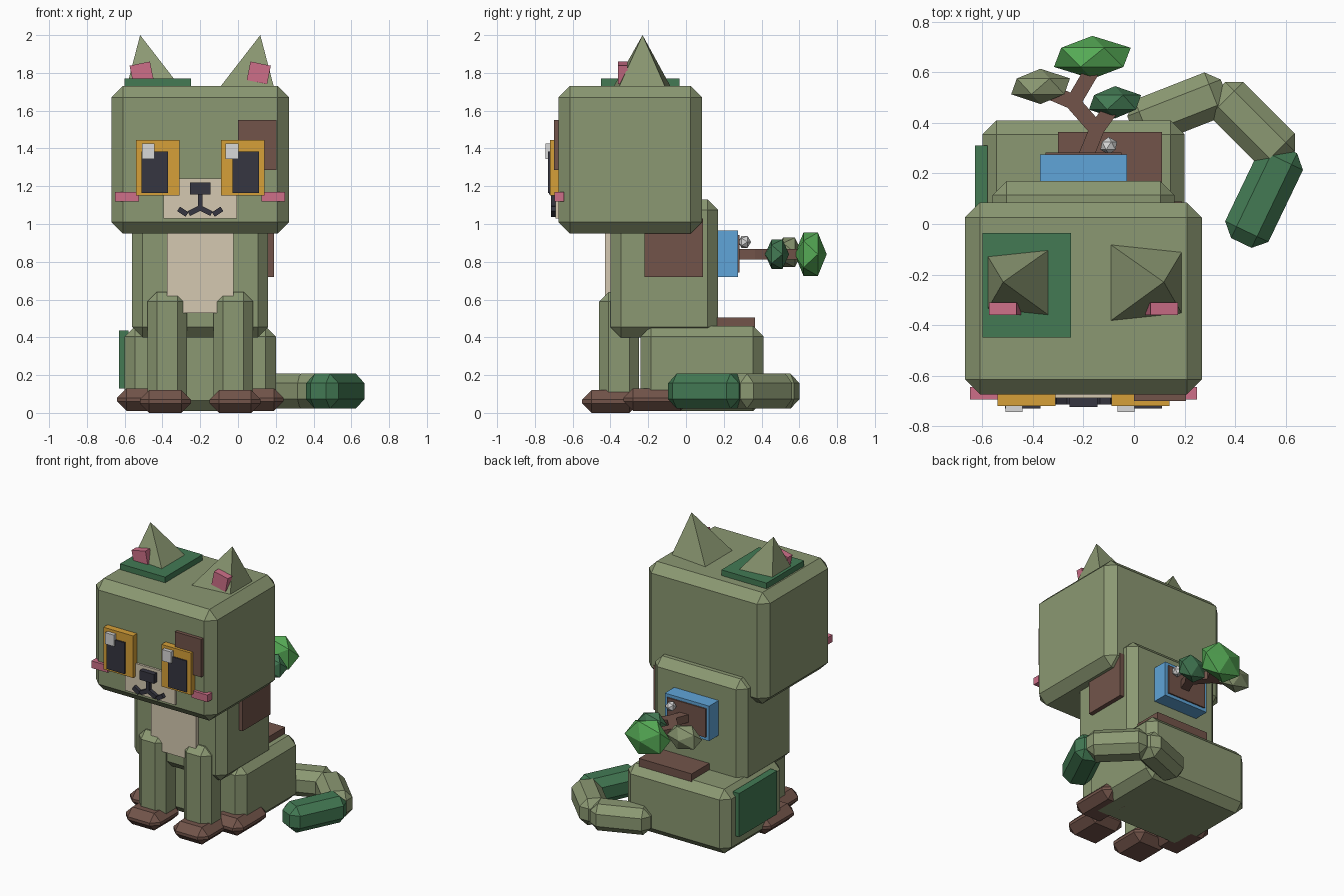
import bpy, bmesh
from mathutils import Matrix, Vector

cube = bpy.data.objects.get("Cube")
if cube:
    bpy.data.objects.remove(cube, do_unlink=True)

MID = -0.2  # symmetry plane of the body


def make_material(name, hex_code):
    channels = [int(hex_code[i:i + 2], 16) / 255 for i in (0, 2, 4)]
    linear = [c / 12.92 if c < 0.04 else ((c + 0.055) / 1.055) ** 2.4 for c in channels]
    mat = bpy.data.materials.new(name)
    mat.use_nodes = True
    mat.diffuse_color = (*linear, 1)
    shader = next(n for n in mat.node_tree.nodes if n.type == "BSDF_PRINCIPLED")
    shader.inputs["Base Color"].default_value = (*linear, 1)
    return mat


olive = make_material("olive fur", "8b9872")
brown = make_material("bark brown", "72544a")
cream = make_material("cream", "d5c9b1")
gold = make_material("gold", "d6a038")
dark = make_material("charcoal", "363641")
white = make_material("soft white", "d8d8d8")
pink = make_material("pink", "cd6f88")
forest = make_material("forest green", "437a54")
leaf = make_material("leaf green", "56ab56")
blue = make_material("sky blue", "60a5d8")


def finish(name, mat, bm):
    bmesh.ops.recalc_face_normals(bm, faces=bm.faces)
    mesh = bpy.data.meshes.new(name)
    bm.to_mesh(mesh)
    bm.free()
    mesh.materials.append(mat)
    obj = bpy.data.objects.new(name, mesh)
    bpy.context.collection.objects.link(obj)
    return obj


def block(name, mat, size, matrix, bevel=0):
    """Chamfered block of a given size, placed by a matrix."""
    bm = bmesh.new()
    bmesh.ops.create_cube(bm, size=1)
    bmesh.ops.scale(bm, vec=size, verts=bm.verts)
    if bevel:
        bmesh.ops.bevel(bm, geom=list(bm.edges), offset=bevel, segments=1,
                        affect="EDGES", profile=0.5)
    bm.transform(matrix)
    return finish(name, mat, bm)


def box(name, mat, x, y, z, bevel=0):
    """Block between the low and high limits on each axis."""
    size = [hi - lo for lo, hi in (x, y, z)]
    middle = Vector([(hi + lo) / 2 for lo, hi in (x, y, z)])
    return block(name, mat, size, Matrix.Translation(middle), bevel)


def bar(name, mat, start, end, width, height, bevel=0):
    """Block stretched from one point to another."""
    start, end = Vector(start), Vector(end)
    along = end - start
    turn = along.to_track_quat("X", "Z").to_matrix().to_4x4()
    return block(name, mat, (along.length, width, height),
                 Matrix.Translation((start + end) / 2) @ turn, bevel)


def gem(name, mat, center, radii):
    """Faceted leaf ball with its poles along y."""
    bm = bmesh.new()
    bmesh.ops.create_icosphere(bm, subdivisions=1, radius=1)
    bm.transform(Matrix.Rotation(-1.5708, 4, "X"))
    bmesh.ops.scale(bm, vec=radii, verts=bm.verts)
    bmesh.ops.translate(bm, vec=center, verts=bm.verts)
    return finish(name, mat, bm)


def span(center, half):
    return (center - half, center + half)


# Main masses
box("head", olive, span(MID, 0.47), (-0.675, 0.085), (0.95, 1.73), 0.06)
box("torso", olive, span(MID, 0.36), (-0.4, 0.17), (0.4, 1.13), 0.055)
box("haunches", olive, span(MID, 0.4), (-0.24, 0.41), (0.01, 0.46), 0.055)

# Fur patches
box("chest_patch", cream, span(MID, 0.175), (-0.43, -0.38), (0.53, 1))
box("side_patch", brown, (0.14, 0.19), (-0.22, 0.09), (0.72, 1.03))
box("rump_patch", brown, (-0.3, 0.11), (0.11, 0.365), (0.44, 0.505))
box("hip_patch", forest, (-0.63, -0.58), (-0.11, 0.31), (0.13, 0.435))
box("crown_patch", forest, (-0.6, -0.25), (-0.45, -0.035), (1.7, 1.77))
box("brow_patch", brown, (0, 0.205), (-0.7, -0.65), (1.285, 1.55))

# Face
box("muzzle", cream, span(MID, 0.195), (-0.69, -0.65), (1.03, 1.24))
box("nose", dark, span(MID, 0.055), (-0.725, -0.68), (1.155, 1.22))
box("lip_line", dark, span(MID, 0.012), (-0.715, -0.68), (1.07, 1.16))

for side, s in (("left", 1), ("right", -1)):
    def off(near, far):
        return sorted((MID + s * near, MID + s * far))

    # Eyes, cheeks and mouth
    box(side + "_eye", gold, off(0.11, 0.34), (-0.72, -0.65), (1.15, 1.445))
    box(side + "_pupil", dark, off(0.17, 0.31), (-0.73, -0.7), (1.165, 1.385))
    glint = MID + s * 0.24 + (-0.072 if s > 0 else -0.035)
    box(side + "_glint", white, span(glint, 0.034), (-0.745, -0.71), (1.345, 1.425))
    box(side + "_cheek", pink, off(0.325, 0.45), (-0.695, -0.645), (1.12, 1.17))
    bar(side + "_inner_lip", dark, (MID, -0.7, 1.085), (MID + s * 0.06, -0.7, 1.055),
        0.03, 0.028)
    bar(side + "_outer_lip", dark, (MID + s * 0.07, -0.7, 1.05),
        (MID + s * 0.115, -0.7, 1.08), 0.03, 0.028)

    # Ears: leaning pyramids with a pink plate in front
    bm = bmesh.new()
    tip = bm.verts.new((MID + s * 0.318, -0.23, 2))
    base = [bm.verts.new((MID + s * x, y, 1.725)) for x, y in
            ((0.105, -0.385), (0.39, -0.355), (0.39, -0.11), (0.105, -0.08))]
    bm.faces.new(base)
    for i in range(4):
        bm.faces.new((base[i - 1], base[i], tip))
    finish(side + "_ear", olive, bm)
    place = Matrix.Translation((MID + s * 0.31, -0.335, 1.8))
    block(side + "_inner_ear", pink, (0.11, 0.05, 0.1),
          place @ Matrix.Rotation(s * 0.2, 4, "Y"))

    # Legs and paws
    box(side + "_front_leg", olive, off(0.07, 0.28), (-0.46, -0.25), (0.04, 0.64), 0.05)
    box(side + "_front_paw", brown, off(0.05, 0.32), (-0.55, -0.25), (0, 0.12), 0.05)
    box(side + "_back_paw", brown, off(0.2, 0.44), (-0.33, 0.02), (0.01, 0.13), 0.05)

# Tail in three chamfered segments
z = 0.115
bar("tail_base", olive, (-0.01, 0.385, z), (0.36, 0.53, z), 0.19, 0.185, 0.05)
bar("tail_middle", olive, (0.33, 0.53, z), (0.605, 0.256, z), 0.19, 0.185, 0.05)
bar("tail_tip", forest, (0.605, 0.3, z), (0.425, -0.075, z), 0.19, 0.185, 0.05)

# Planter on the back
box("planter", blue, span(MID, 0.172), (0.15, 0.275), (0.72, 0.965))
box("soil", brown, span(MID, 0.15), (0.27, 0.284), (0.742, 0.943))
gem("pebble", white, (-0.1, 0.31, 0.905), (0.037, 0.035, 0.037))

# Small tree growing out of the planter
z = 0.84
fork, bend = (-0.145, 0.38, z), (-0.245, 0.485, z)
branches = {
    "trunk": ((-0.19, 0.27, z), fork),
    "trunk_bend": ((-0.135, 0.36, z), bend),
    "top_branch": ((-0.25, 0.465, z), (-0.165, 0.61, z)),
    "left_branch": (fork, (-0.08, 0.47, z)),
    "right_branch": (bend, (-0.35, 0.53, z)),
}
for name, (start, end) in branches.items():
    bar(name, brown, start, end, 0.06, 0.055)
gem("top_leaves", leaf, (-0.165, 0.66, z), (0.17, 0.085, 0.135))
gem("right_leaves", olive, (-0.37, 0.545, 0.85), (0.13, 0.07, 0.092))
gem("left_leaves", forest, (-0.075, 0.482, z), (0.115, 0.064, 0.092))
